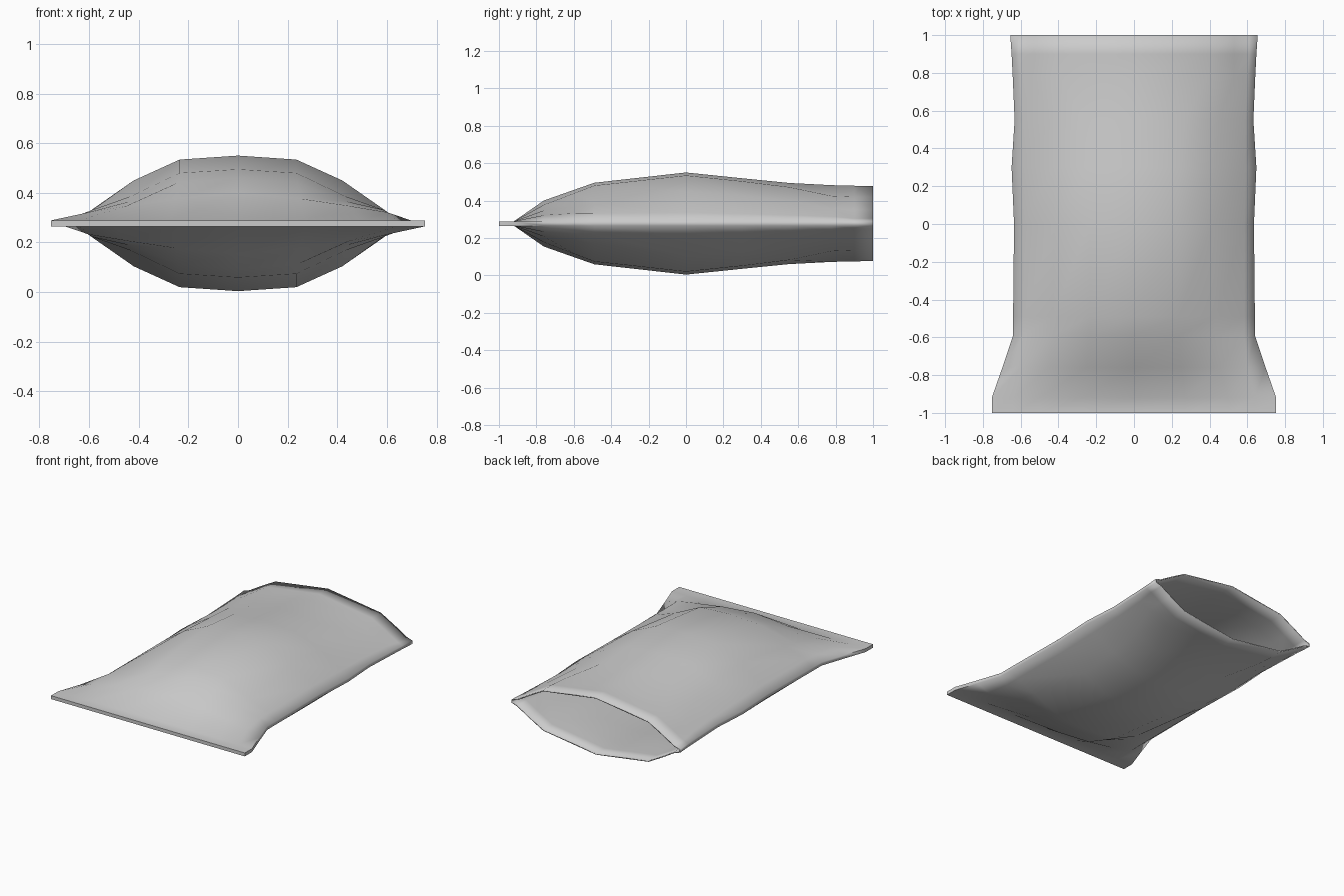
import bpy
import bmesh
import math

default_cube = bpy.data.objects.get("Cube")
if default_cube:
    bpy.data.objects.remove(default_cube, do_unlink=True)

MID_HEIGHT = 0.277
SEAM_HALF = 0.012
SHEET_THICKNESS = 0.008


def make_material(name, value):
    material = bpy.data.materials.new(name)
    material.use_nodes = True
    colour = (value, value, value, 1)
    material.diffuse_color = colour
    shader = material.node_tree.nodes["Principled BSDF"]
    shader.inputs["Base Color"].default_value = colour
    shader.inputs["Roughness"].default_value = 0.6
    return material


def seam_row(y):
    """Flat pressed strip that closes the front of the pouch."""
    flat = [(x, SEAM_HALF) for x in (0.27, 0.5, 0.64)]
    return (y, SEAM_HALF, flat, 0.753)


# Each row: y, half height on the centre line, shoulder points, side width
rows = [
    seam_row(-1),
    seam_row(-0.92),
    (-0.76, 0.123, [(0.25, 0.1), (0.45, 0.07), (0.6, 0.045)], 0.697),
    (-0.59, 0.183, [(0.24, 0.165), (0.43, 0.09), (0.585, 0.055)], 0.64),
    (-0.49, 0.218, [(0.235, 0.203), (0.43, 0.11), (0.585, 0.055)], 0.64),
    (0, 0.273, [(0.235, 0.257), (0.42, 0.173), (0.585, 0.058)], 0.635),
    (0.3, 0.242, [(0.24, 0.226), (0.43, 0.15), (0.59, 0.052)], 0.648),
    (0.55, 0.217, [(0.27, 0.195), (0.45, 0.12), (0.59, 0.045)], 0.632),
    (0.78, 0.205, [(0.39, 0.147), (0.53, 0.078), (0.6, 0.037)], 0.642),
    (0.9, 0.202, [(0.41, 0.142), (0.53, 0.075), (0.61, 0.027)], 0.648),
    (1, 0.201, [(0.41, 0.142), (0.53, 0.075), (0.61, 0.027)], 0.655),
]


def section_ring(mesh, row):
    """Closed cross-section, mirrored left to right and top to bottom."""
    y, centre, shoulders, side = row
    right_half = [(0, centre)] + shoulders + [(side, SEAM_HALF)]
    left_half = [(-x, h) for x, h in reversed(right_half[1:])]
    upper = left_half + right_half
    lower = [(x, -h) for x, h in reversed(upper)]
    return [mesh.verts.new((x, y, MID_HEIGHT + h)) for x, h in upper + lower]


def loft(mesh, rings):
    for ring, following in zip(rings, rings[1:]):
        count = len(ring)
        for i in range(count):
            j = (i + 1) % count
            mesh.faces.new((ring[i], ring[j], following[j], following[i]))


# Pouch body: sealed at the front, open at the back
mesh = bmesh.new()
rings = [section_ring(mesh, row) for row in rows]
loft(mesh, rings)
mesh.faces.new(rings[0])
bmesh.ops.recalc_face_normals(mesh, faces=mesh.faces[:])

data = bpy.data.meshes.new("pouch_body")
mesh.to_mesh(data)
mesh.free()
pouch = bpy.data.objects.new("pouch_body", data)
bpy.context.collection.objects.link(pouch)
data.materials.append(make_material("plain grey", 0.6))

# Soft shading with crisp seam ends
bpy.ops.object.select_all(action="DESELECT")
pouch.select_set(True)
bpy.context.view_layer.objects.active = pouch
bpy.ops.object.shade_smooth_by_angle(angle=math.radians(70))

# Thin sheet wall around the hollow inside
wall = pouch.modifiers.new("sheet wall", "SOLIDIFY")
wall.thickness = SHEET_THICKNESS
wall.offset = -1
